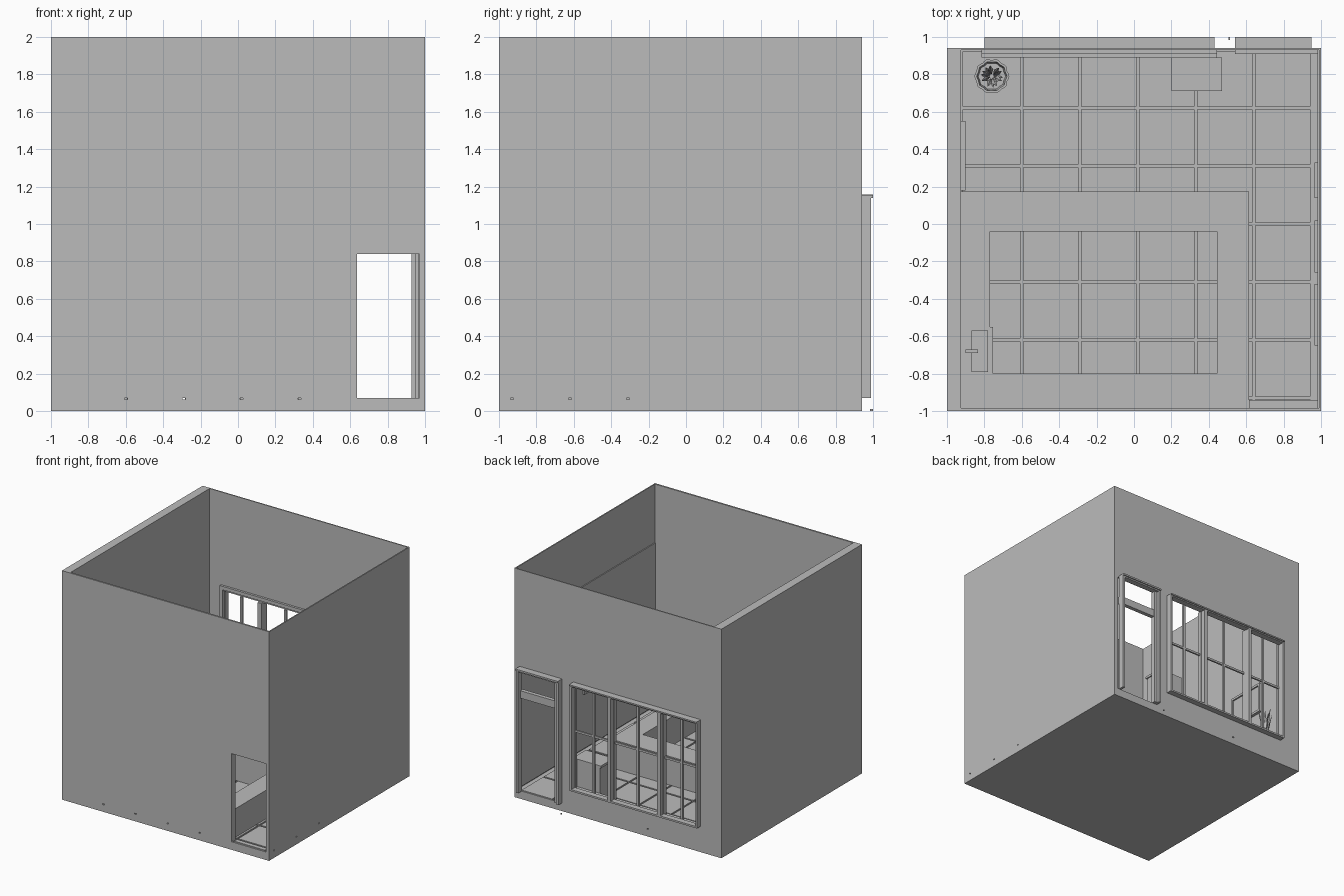
import bpy, math, random
from mathutils import Vector

old = bpy.data.objects.get("Cube")
if old:
    bpy.data.objects.remove(old, do_unlink=True)
random.seed(4)

grey = bpy.data.materials.new("plain grey")
grey.use_nodes = True
grey.diffuse_color = (0.5, 0.5, 0.5, 1)
grey.node_tree.nodes["Principled BSDF"].inputs["Base Color"].default_value = (0.5, 0.5, 0.5, 1)


def mesh_object(name, verts, faces):
    me = bpy.data.meshes.new(name)
    me.from_pydata(verts, [], faces)
    me.materials.append(grey)
    ob = bpy.data.objects.new(name, me)
    bpy.context.collection.objects.link(ob)
    return ob


def box(name, x, y, z):
    """Box from (low, high) ranges on each axis."""
    verts = [(a, b, c) for a in x for b in y for c in z]
    faces = [(0, 1, 3, 2), (4, 6, 7, 5), (0, 4, 5, 1), (2, 3, 7, 6), (0, 2, 6, 4), (1, 5, 7, 3)]
    return mesh_object(name, verts, faces)


def cut(target, x, y, z):
    tool = box("cutter", x, y, z)
    tool.hide_render = True
    tool.hide_viewport = True
    tool.display_type = 'WIRE'
    mod = target.modifiers.new("cut", 'BOOLEAN')
    mod.operation, mod.object, mod.solver = 'DIFFERENCE', tool, 'EXACT'
    bpy.context.view_layer.objects.active = target
    bpy.ops.object.modifier_apply(modifier=mod.name)
    bpy.data.objects.remove(tool, do_unlink=True)


def frame_xz(name, x, y, z, t, sill=True):
    """Rectangular frame standing in the xz plane, with bars t wide."""
    box(name + "_left", (x[1] - t, x[1]), y, z)
    box(name + "_right", (x[0], x[0] + t), y, z)
    box(name + "_head", (x[0] + t, x[1] - t), y, (z[1] - t, z[1]))
    if sill:
        box(name + "_sill", (x[0] + t, x[1] - t), y, (z[0], z[0] + t))


def frame_yz(name, x, y, z, t):
    """Picture on a side wall: a raised border around a thin panel."""
    mid = (x[0] + x[1]) / 2
    panel = (x[0], mid) if mid < 0 else (mid, x[1])
    box(name + "_panel", panel, y, z)
    for i, s in enumerate((y[0], y[1] - t)):
        box(f"{name}_side_{i}", x, (s, s + t), z)
    for i, s in enumerate((z[0], z[1] - t)):
        box(f"{name}_rail_{i}", x, (y[0] + t, y[1] - t), (s, s + t))


# floor: base slab and square tiles with open joints
FLOOR, JOINT, STEP = 0.07, 0.015, 0.31
box("floor_base", (-0.99, 0.99), (-0.985, 0.93), (0, 0.06))
xs = [-0.925] + [-0.6 + STEP * i for i in range(6)] + [0.985]
ys = [-0.985] + [-0.93 + STEP * i for i in range(6)] + [0.93]
for a, b in zip(xs, xs[1:]):
    for c, d in zip(ys, ys[1:]):
        if b - a > 0.04 and d - c > 0.04:
            box("floor_tile", (a + JOINT / 2, b - JOINT / 2), (c + JOINT / 2, d - JOINT / 2), (0.06, FLOOR))

# shell walls
front = box("front_wall", (-1, 1), (-1, -0.985), (0, 2))
back = box("back_wall", (-1, 1), (0.93, 0.94), (0, 2))
side = box("left_wall", (0.99, 1), (-0.985, 0.93), (0, 2))
box("right_wall", (-1, -0.925), (-0.985, 0.93), (0, 2))
panel = box("left_wall_panel", (0.982, 0.99), (-0.985, 0.93), (FLOOR, 1.49))

# openings and joint holes
cut(front, (0.635, 0.97), (-1.1, -0.9), (FLOOR, 0.84))
cut(back, (0.56, 0.96), (0.9, 1.1), (FLOOR, 1.14))
cut(back, (-0.79, 0.42), (0.9, 1.1), (0.23, 1.14))
for i in range(4):
    x = -0.6 + STEP * i
    cut(front, (x - 0.008, x + 0.008), (-1.1, -0.9), (0.061, 0.07))
    y = -0.93 + STEP * i
    if i < 3:
        cut(side, (0.9, 1.1), (y - 0.008, y + 0.008), (0.061, 0.07))
cut(back, (-0.298, -0.282), (0.9, 1.1), (0.061, 0.07))

# front doorway lining
frame_xz("front_doorway", (0.615, 0.982), (-0.985, -0.94), (FLOOR, 0.86), 0.018, False)

# back doorway with a transom
frame_xz("door_frame", (0.54, 0.95), (0.94, 0.99), (FLOOR, 1.15), 0.022, False)
box("door_hood", (0.54, 0.95), (0.94, 1.0), (1.14, 1.155))
frame_xz("door_casing", (0.54, 0.98), (0.91, 0.93), (FLOOR, 1.18), 0.03, False)
box("door_post", (0.56, 0.59), (0.93, 0.97), (FLOOR, 1.13))
box("door_transom", (0.56, 0.95), (0.925, 0.96), (0.89, 0.955))

# row of three windows
for i, (a, b) in enumerate(((-0.8, -0.43), (-0.43, 0.05), (0.05, 0.43))):
    frame_xz(f"window_{i}", (a, b), (0.94, 0.99), (0.225, 1.15), 0.015)
    box(f"window_hood_{i}", (a, b), (0.94, 1.0), (1.145, 1.157))
    m = (a + b) / 2
    box(f"window_mullion_{i}", (m - 0.009, m + 0.009), (0.92, 0.94), (0.23, 1.14))
    box(f"window_glazing_bar_{i}", (a, b), (0.92, 0.935), (0.72, 0.738))
for x in (-0.43, 0.05):
    box("window_post", (x - 0.018, x + 0.018), (0.91, 0.95), (0.23, 1.14))
frame_xz("window_casing", (-0.815, 0.445), (0.91, 0.93), (0.2, 1.19), 0.03)
box("window_ledge", (-0.815, 0.445), (0.89, 0.93), (0.2, 0.225))

# counter ring with a sunken working space
TOP = 0.32
counter = box("counter", (-0.925, 0.615), (-0.985, 0.175), (FLOOR, TOP))
cut(counter, (-0.77, 0.445), (-0.8, -0.04), (FLOOR - 0.05, TOP + 0.1))
box("counter_inner_step", (-0.77, -0.755), (-0.8, -0.55), (FLOOR, TOP))

# machine on the counter with its tap
box("machine_body", (-0.87, -0.78), (-0.79, -0.57), (TOP, 0.46))
box("machine_tap", (-0.9, -0.835), (-0.69, -0.67), (0.46, 0.5))

# cabinet by the window
box("cabinet_body", (0.21, 0.46), (0.72, 0.89), (FLOOR, 0.445))
box("cabinet_top", (0.2, 0.47), (0.71, 0.89), (0.445, 0.465))

# pictures on the side walls
frame_yz("menu_board", (-0.925, -0.9), (0.18, 0.55), (0.72, 0.99), 0.02)
for i, (a, b) in enumerate(((-0.65, -0.32), (-0.26, 0.02), (0.14, 0.33))):
    frame_yz(f"wall_picture_{i}", (0.965, 0.982), (a, b), (0.55, 0.88), 0.015)

# ribbed basket pot: spun profile with a scalloped rim
PX, PY, N = -0.76, 0.79, 40
profile = [(0.06, FLOOR), (0.09, 0.32), (0.078, 0.32), (0.07, 0.28)]
verts, faces = [], []
for r, z in profile:
    for k in range(N):
        t = math.tau * k / N
        rr = r * (1 + 0.04 * math.cos(10 * t))
        verts.append((PX + rr * math.cos(t), PY + rr * math.sin(t), z))
for j in range(len(profile) - 1):
    for k in range(N):
        n = (k + 1) % N
        faces.append((j * N + k, j * N + n, (j + 1) * N + n, (j + 1) * N + k))
faces.append(tuple(range((len(profile) - 1) * N, len(profile) * N)))
faces.append(tuple(reversed(range(N))))
mesh_object("plant_pot", verts, faces)

# plant leaves: narrow folded blades
verts, faces = [], []
for k in range(12):
    t = math.tau * k / 12 + random.uniform(-0.2, 0.2)
    out = Vector((math.cos(t), math.sin(t), 0))
    across = Vector((-out.y, out.x, 0)) * 0.014
    base = Vector((PX, PY, 0.28)) + out * 0.01
    mid = base + out * 0.025 + Vector((0, 0, random.uniform(0.12, 0.2)))
    tip = mid + out * 0.025 + Vector((0, 0, 0.1))
    n = len(verts)
    verts += [base, mid + across, tip, mid - across, mid - out * 0.005]
    faces += [(n, n + 1, n + 4), (n + 1, n + 2, n + 4), (n + 2, n + 3, n + 4), (n + 3, n, n + 4)]
mesh_object("plant_leaves", verts, faces)

# small door stop outside
box("door_stop", (0.506, 0.514), (0.985, 1.0), (0, 0.01))
